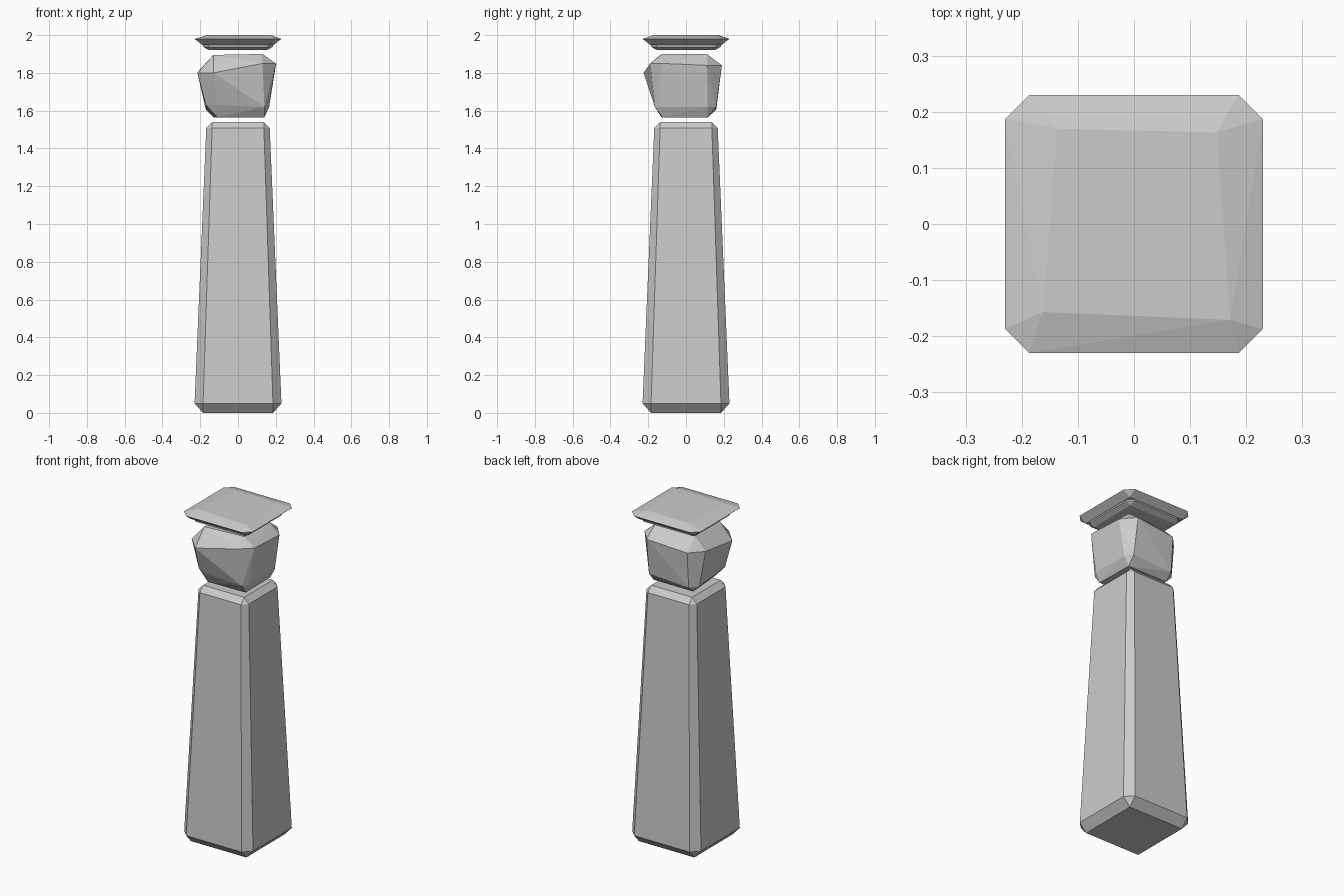
import bpy, bmesh

if "Cube" in bpy.data.objects:
    bpy.data.objects.remove(bpy.data.objects["Cube"])

def hull(name, points):
    bm = bmesh.new()
    for p in points:
        bm.verts.new(p)
    bmesh.ops.remove_doubles(bm, verts=bm.verts, dist=0.0005)
    bmesh.ops.convex_hull(bm, input=bm.verts)
    loose = [v for v in bm.verts if not v.link_faces]
    bmesh.ops.delete(bm, geom=loose, context='VERTS')
    bmesh.ops.dissolve_limit(bm, angle_limit=0.03, verts=bm.verts, edges=bm.edges)
    bmesh.ops.recalc_face_normals(bm, faces=bm.faces)
    me = bpy.data.meshes.new(name)
    bm.to_mesh(me)
    bm.free()
    ob = bpy.data.objects.new(name, me)
    bpy.context.collection.objects.link(ob)
    return ob

def cut_corner(outer, inner):
    """Three points of a chamfered box corner."""
    (X, Y, Z), (x, y, z) = outer, inner
    return [(X, y, z), (x, Y, z), (x, y, Z)]

def symmetric(*corners):
    """Repeat chamfered corners in all four quadrants: R, Z, r, z."""
    pts = []
    for R, Z, r, z in corners:
        for sx in (-1, 1):
            for sy in (-1, 1):
                pts += cut_corner((sx * R, sy * R, Z), (sx * r, sy * r, z))
    return pts

# Tapered shaft
hull("shaft", symmetric((.23, 0, .185, .05), (.168, 1.54, .137, 1.507)))

# Irregular block: outer and inner extents per corner
block = [
    ((-.215, -.225, 1.895), (-.13, -.135, 1.80)),
    ((.20, -.19, 1.90), (.13, -.125, 1.85)),
    ((.165, -.165, 1.565), (.14, -.125, 1.62)),
    ((-.17, -.165, 1.565), (-.11, -.13, 1.63)),
    ((-.20, .175, 1.895), (-.13, .10, 1.82)),
    ((.20, .19, 1.90), (.13, .11, 1.84)),
    ((.165, .16, 1.565), (.135, .115, 1.62)),
    ((-.17, .16, 1.565), (-.13, .115, 1.605)),
]
hull("neck_stone", [p for o, i in block for p in cut_corner(o, i)])

# Cap slab with uneven top, and the smaller tier below it
top = [(-.137, .17, 2), (.147, .163, 2), (.172, -.171, 2), (-.162, -.157, 2)]
hull("cap_slab", symmetric((.23, 1.947, .187, 1.98)) + top)
hull("cap_tier", symmetric((.185, 1.922, .155, 1.938), (.185, 1.965, .155, 1.952)))
